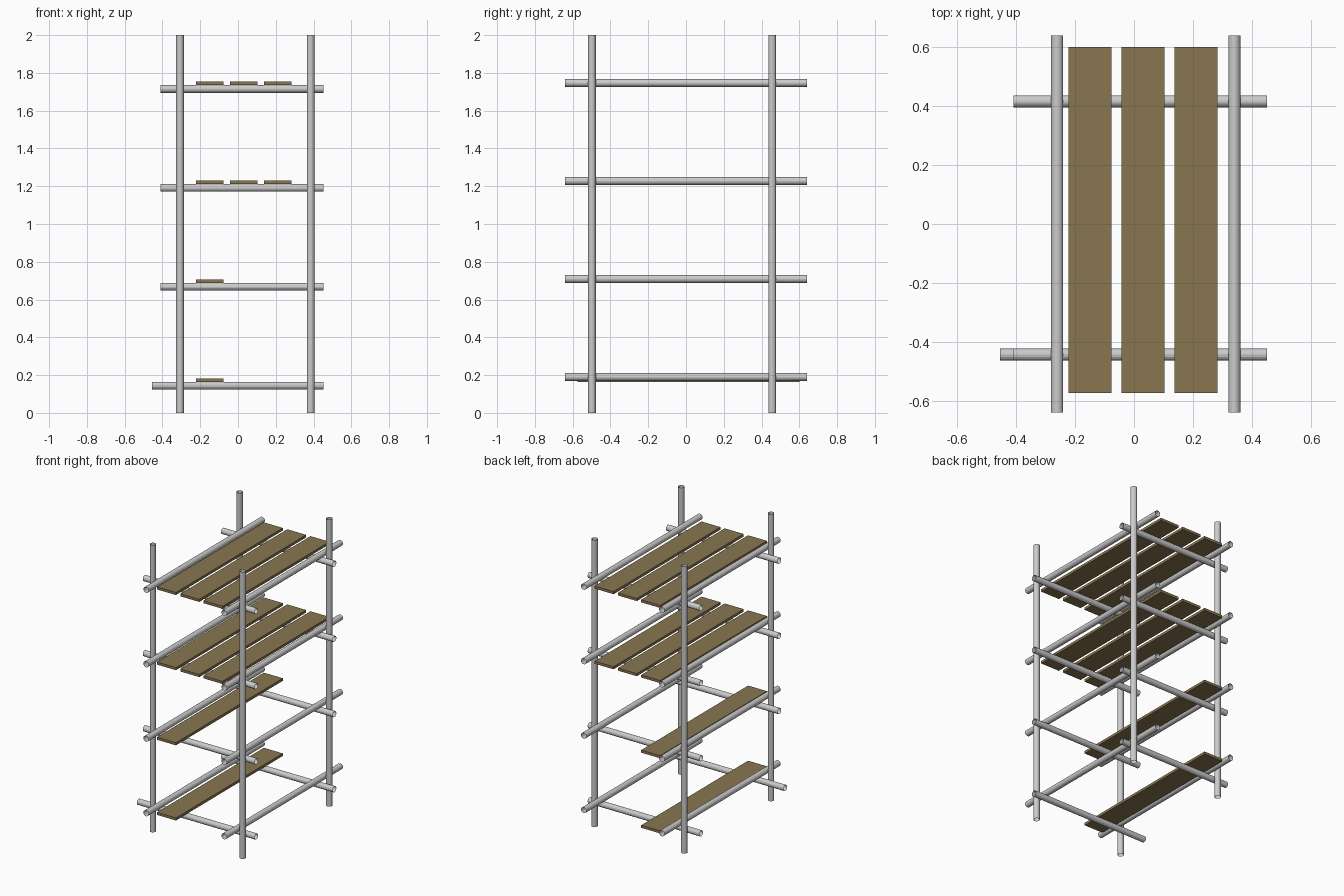
import bpy, bmesh
from mathutils import Matrix, Vector

if "Cube" in bpy.data.objects:
    bpy.data.objects.remove(bpy.data.objects["Cube"])

R = 0.0205   # pipe radius
SIDES = 16


def add_object(name, bm):
    mesh = bpy.data.meshes.new(name)
    bm.to_mesh(mesh)
    bm.free()
    obj = bpy.data.objects.new(name, mesh)
    bpy.context.collection.objects.link(obj)
    return obj


def pipe(name, start, end):
    """Open-ended faceted scaffold pipe between two points."""
    a, b = Vector(start), Vector(end)
    d = b - a
    bm = bmesh.new()
    turn = d.to_track_quat('Z', 'Y').to_matrix().to_4x4()
    bmesh.ops.create_cone(bm, segments=SIDES, radius1=R, radius2=R, depth=d.length,
                          cap_ends=False, matrix=Matrix.Translation((a + b) / 2) @ turn)
    return add_object(name, bm)


wood = bpy.data.materials.new("plank_wood")
wood.diffuse_color = (0.25, 0.18, 0.08, 1)
wood.use_nodes = True
wood.node_tree.nodes["Principled BSDF"].inputs["Base Color"].default_value = wood.diffuse_color


def plank(name, x, z):
    bm = bmesh.new()
    bmesh.ops.create_cube(bm, size=1, matrix=Matrix.Translation((x, 0.0135, z))
                          @ Matrix.Diagonal((0.146, 1.177, 0.018, 1)))
    add_object(name, bm).data.materials.append(wood)


# Upright posts
for side, x in (("left", -0.307), ("right", 0.385)):
    for end, y in (("front", -0.498), ("back", 0.456)):
        pipe(f"{end}_{side}_post", (x, y, 0), (x, y, 2))

PLANK_X = (-0.149, 0.031, 0.210)
for i, count in enumerate((1, 1, 3, 3)):
    # Short cross pipes, the lowest front one reaching further left
    z = 0.144 + 0.5237 * i
    for end, y in (("front", -0.444), ("back", 0.417)):
        left = -0.455 if i == 0 and end == "front" else -0.409
        pipe(f"{end}_cross_pipe_{i + 1}", (left, y, z), (0.452, y, z))
    # Long side rails
    zr = 0.19 + 0.519 * i
    for side, x in (("left", -0.261), ("right", 0.341)):
        pipe(f"{side}_rail_{i + 1}", (x, -0.64, zr), (x, 0.64, zr))
    # Planks resting on the cross pipes
    for j in range(count):
        plank(f"plank_{i + 1}_{j + 1}", PLANK_X[j], z + 0.0295)
